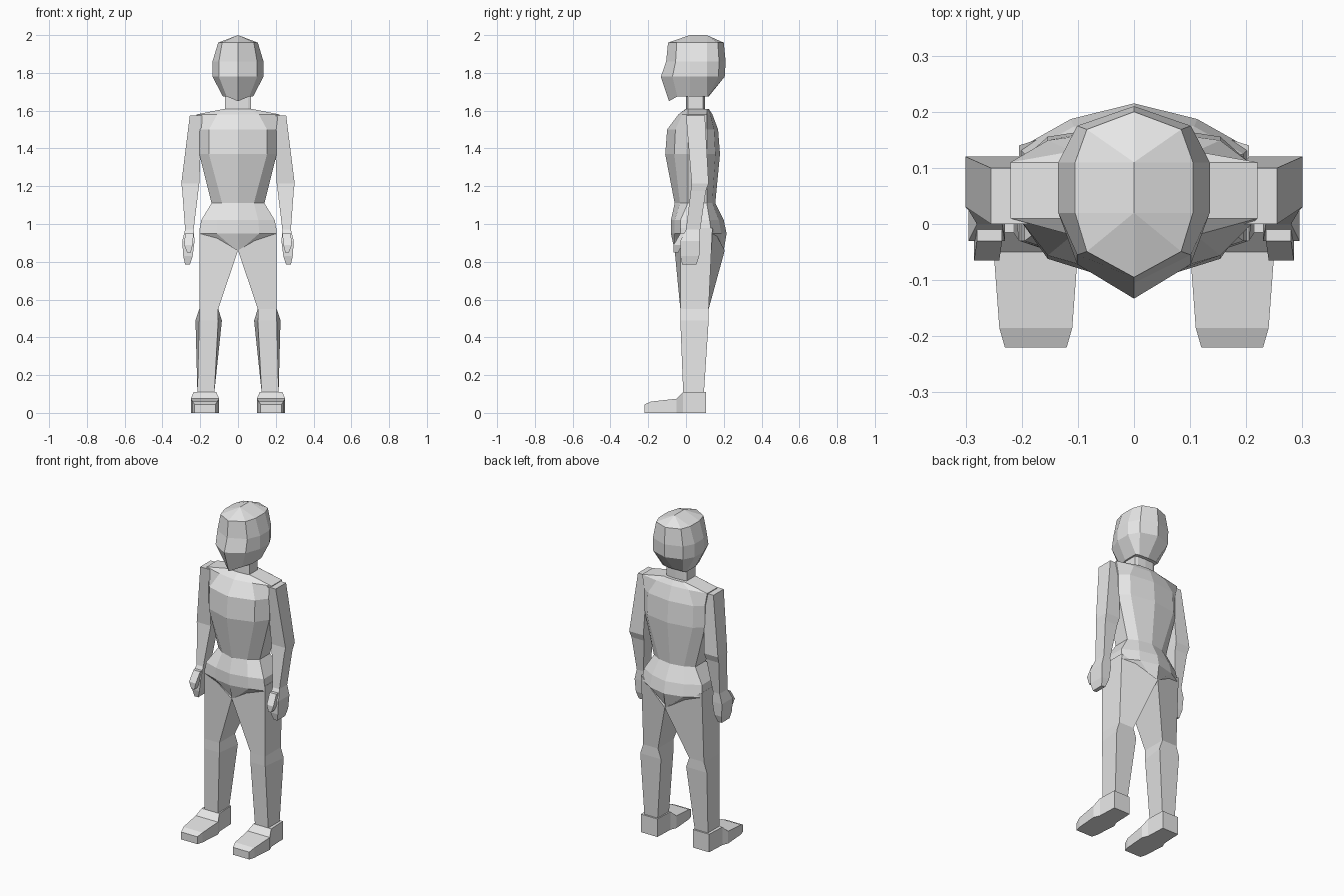
import bpy
import bmesh

cube = bpy.data.objects.get("Cube")
if cube:
    bpy.data.objects.remove(cube, do_unlink=True)

shade = (.8, .8, .8, 1)
grey = bpy.data.materials.new("plain grey")
grey.use_nodes = True
grey.diffuse_color = shade
grey.node_tree.nodes["Principled BSDF"].inputs["Base Color"].default_value = shade


def loft(name, rings, side=1):
    """Skin a list of equal-length point rings and cap both ends; side=-1 mirrors in x."""
    bm = bmesh.new()
    loops = [[bm.verts.new((side * x, y, z)) for x, y, z in ring] for ring in rings]
    for lower, upper in zip(loops, loops[1:]):
        for i in range(len(lower)):
            # Index i - 1 wraps around to close the ring
            bm.faces.new((lower[i - 1], lower[i], upper[i], upper[i - 1]))
    bm.faces.new(loops[0])
    bm.faces.new(loops[-1])
    # Collapsed rings become ridges
    bmesh.ops.remove_doubles(bm, verts=bm.verts, dist=.001)
    bmesh.ops.dissolve_degenerate(bm, edges=bm.edges, dist=.001)
    bmesh.ops.recalc_face_normals(bm, faces=bm.faces)
    mesh = bpy.data.meshes.new(name)
    bm.to_mesh(mesh)
    bm.free()
    mesh.materials.append(grey)
    part = bpy.data.objects.new(name, mesh)
    bpy.context.collection.objects.link(part)


def body_ring(z, front, back, width, ratio=.75, side_front=.01, side_back=.11):
    """Ten-sided symmetric section with ridges at the front and back centre."""
    middle = width * ratio
    middle_front = front + .4 * (side_front - front)
    middle_back = back + .35 * (side_back - back)
    half = [(middle, middle_front), (width, side_front),
            (width, side_back), (middle, middle_back)]
    mirrored = [(-x, y) for x, y in reversed(half)]
    outline = [(0, front)] + half + [(0, back)] + mirrored
    return [(x, y, z) for x, y in outline]


def limb_ring(z, inner, outer, front, back, flare=0):
    """Four-sided section of a limb; flare widens its back edge."""
    return [(inner, front, z), (outer, front, z),
            (outer + flare, back, z), (inner - flare, back, z)]


def foot_ring(y, half_width, top, centre=.175):
    inner, outer = centre - half_width, centre + half_width
    return [(inner, y, 0), (outer, y, 0), (outer, y, top), (inner, y, top)]


# Torso, from crotch to collar
loft("torso", [
    body_ring(.86, -.06, .2, .05, .2, -.02, .14),
    body_ring(.95, -.08, .215, .205, .55, -.03, .135),
    body_ring(1.02, -.08, .2, .195, .55, -.03, .125),
    body_ring(1.11, -.06, .155, .14, .6),
    body_ring(1.37, -.11, .18, .205),
    body_ring(1.5, -.1, .17, .205),
    body_ring(1.58, -.04, .14, .22, .5),
    body_ring(1.61, 0, .12, .07),
])
loft("neck", [body_ring(z, 0, .1, .07, side_back=.09) for z in (1.58, 1.71)])

# Head, from jaw to the ridge of the crown
skull = {"side_front": .02, "side_back": .11}
jaw = body_ring(1.675, -.09, .12, .08, **skull)
jaw[0] = (0, -.09, 1.65)  # chin
loft("head", [
    jaw,
    body_ring(1.78, -.133, .205, .135, **skull),
    body_ring(1.86, -.105, .21, .135, **skull),
    body_ring(1.96, -.095, .2, .105, .8, **skull),
    body_ring(2, .02, .11, 0, **skull),
])

# Limbs, once for each side
for side, label in ((1, "left"), (-1, "right")):
    wrist = limb_ring(.97, .235, .28, 0, .075)
    loft(label + "_arm", [
        limb_ring(1.575, .19, .255, 0, .1),
        limb_ring(1.215, .205, .3, .03, .12),
        limb_ring(1.175, .21, .295, .025, .105),
        wrist,
    ], side)
    loft(label + "_hand", [
        wrist,
        limb_ring(.91, .23, .295, -.03, .075),
        limb_ring(.83, .24, .29, -.03, .07),
        limb_ring(.785, .255, .28, -.02, .055),
    ], side)
    loft(label + "_thumb", [
        limb_ring(.95, .235, .28, -.03, .02),
        limb_ring(.89, .24, .285, -.065, -.02),
        limb_ring(.85, .25, .27, -.065, -.04),
    ], side)

    # The leg starts on a slanted section that follows the groin
    groin = [(0, -.06, .86), (.205, -.03, .98), (.205, .14, .98), (0, .205, .86)]
    loft(label + "_leg", [
        groin,
        limb_ring(.55, .105, .205, -.03, .12),
        limb_ring(.49, .105, .205, -.03, .12, flare=.02),
        limb_ring(.11, .125, .215, -.015, .095),
    ], side)
    loft(label + "_foot", [
        foot_ring(.105, .055, .11),
        foot_ring(-.015, .06, .11),
        foot_ring(-.05, .075, .075),
        foot_ring(-.185, .065, .06),
        foot_ring(-.22, .055, .045),
    ], side)
